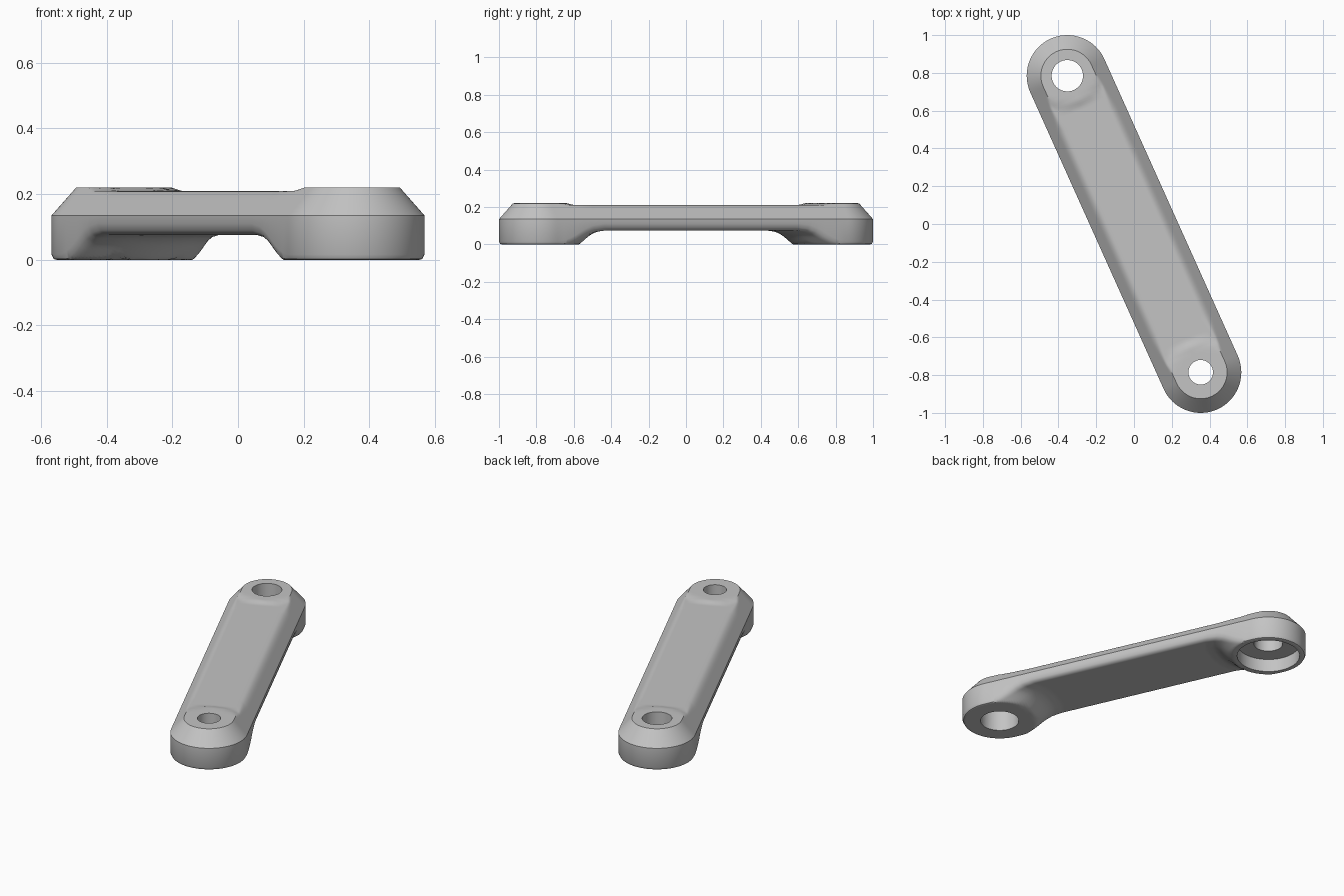
import bpy, bmesh, math
from mathutils import Vector

cube = bpy.data.objects.get("Cube")
if cube:
    bpy.data.objects.remove(cube)

# Main sizes
BACK, FRONT = Vector((-0.353, 0.785)), Vector((0.353, -0.785))
RADIUS, TOP, BEAM_TOP, BEAM_BOTTOM = 0.215, 0.22, 0.21, 0.075
LENGTH = (FRONT - BACK).length
ALONG = (FRONT - BACK).normalized()
ACROSS = Vector((-ALONG.y, ALONG.x))


def interpolate(points, x):
    """Piecewise linear lookup."""
    for (x0, y0), (x1, y1) in zip(points, points[1:]):
        if x <= x1:
            return y0 + (y1 - y0) * max(0, x - x0) / (x1 - x0)
    return points[-1][1]


def top_height(d, r):
    """Chamfered rim, with raised discs at the ends and a softened beam edge."""
    flat = interpolate([(0.15, TOP), (0.185, BEAM_TOP)], r)
    chamfer = TOP - (d - 0.14) * 0.085 / 0.075
    soft = interpolate([(0.17, 0.0005), (0.3, 0.025)], r)
    h = max(soft - abs(flat - chamfer), 0) / soft
    return min(flat, chamfer) - h * h * soft / 4


def bottom_height(d, r):
    """Flat bosses flaring up to the thin beam, with a rounded rim."""
    base = interpolate([(0.215, 0), (0.262, 0.042), (0.28, 0.055),
                        (0.31, 0.068), (0.36, BEAM_BOTTOM)], r)
    fillet = 0.016 + 0.02 * base / BEAM_BOTTOM
    u = max(0, d - (RADIUS - fillet))
    return base + fillet - math.sqrt(max(0, fillet ** 2 - u * u))


def outline(straight=150, arc=40):
    """Stations round the capsule: spine position and outward direction."""
    for side in (1, -1):
        for i in range(straight):
            yield side * LENGTH * (0.5 - i / straight), Vector((0, -side))
        for i in range(arc):
            a = math.pi * i / arc
            yield -side * LENGTH / 2, Vector((-side * math.sin(a), -side * math.cos(a)))


def build_arm():
    bm = bmesh.new()
    rings = [0, 0.06, 0.11, 0.13, 0.14] + [0.147 + 0.0068 * i for i in range(10)] + [RADIUS]
    sheets = []
    for height, ds in ((top_height, rings), (bottom_height, rings[::-1])):
        for d in ds:
            loop = []
            for s, way in outline():
                p = Vector((s, 0)) + way * d
                r = math.hypot(abs(p.x) - LENGTH / 2, p.y)
                xy = ALONG * p.x + ACROSS * p.y
                loop.append(bm.verts.new((xy.x, xy.y, height(d, r))))
            sheets.append(loop)
    for a, b in zip(sheets, sheets[1:]):
        for i in range(len(a)):
            bm.faces.new((a[i - 1], a[i], b[i], b[i - 1]))
    bmesh.ops.remove_doubles(bm, verts=bm.verts, dist=0.00001)
    bmesh.ops.recalc_face_normals(bm, faces=bm.faces)
    mesh = bpy.data.meshes.new("link_arm")
    bm.to_mesh(mesh)
    bm.free()
    obj = bpy.data.objects.new("link_arm", mesh)
    bpy.context.collection.objects.link(obj)
    return obj


def bore(target, centre, radius, z0, z1):
    """Cut a round hole between two heights."""
    bpy.ops.mesh.primitive_cylinder_add(vertices=64, radius=radius, depth=z1 - z0,
                                        location=(centre.x, centre.y, (z0 + z1) / 2))
    cutter = bpy.context.object
    cutter.name = "hole_cutter"
    cutter.hide_render = True
    mod = target.modifiers.new("hole", 'BOOLEAN')
    mod.operation, mod.solver, mod.object = 'DIFFERENCE', 'EXACT', cutter
    bpy.context.view_layer.objects.active = target
    bpy.ops.object.modifier_apply(modifier=mod.name)
    bpy.data.objects.remove(cutter)


arm = build_arm()

# Back end: through hole with a wide shallow seat below
bore(arm, BACK, 0.083, -0.1, 0.4)
bore(arm, BACK, 0.18, -0.1, 0.08)
# Front end: narrow hole with a deep seat below
bore(arm, FRONT, 0.065, -0.1, 0.4)
bore(arm, FRONT, 0.11, -0.1, 0.145)

# Plain grey finish
grey = bpy.data.materials.new("plain_grey")
grey.use_nodes = True
colour = (0.55, 0.55, 0.55, 1)
grey.diffuse_color = colour
grey.node_tree.nodes["Principled BSDF"].inputs["Base Color"].default_value = colour
arm.data.materials.clear()
arm.data.materials.append(grey)

bpy.ops.object.select_all(action='DESELECT')
arm.select_set(True)
bpy.context.view_layer.objects.active = arm
bpy.ops.object.shade_smooth_by_angle(angle=math.radians(32))
